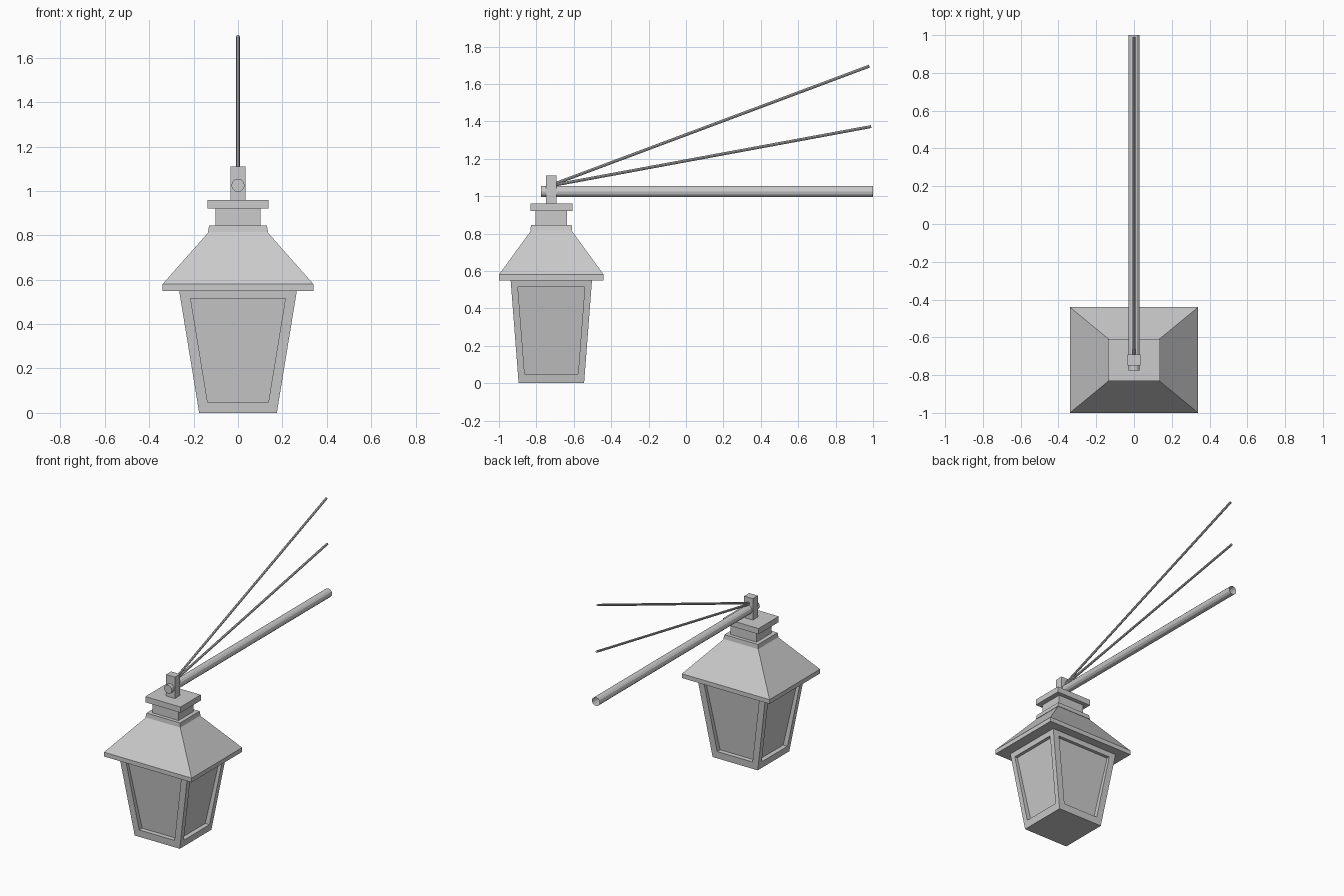
import bpy, bmesh
from mathutils import Vector

cube = bpy.data.objects.get("Cube")
if cube:
    bpy.data.objects.remove(cube, do_unlink=True)

# Single plain grey metal
grey = bpy.data.materials.new("plain_grey")
grey.use_nodes = True
COLOUR = (0.6, 0.6, 0.6, 1)
grey.diffuse_color = COLOUR
grey.node_tree.nodes["Principled BSDF"].inputs["Base Color"].default_value = COLOUR

CY = -0.72  # lantern centre line


def finish(name, bm):
    bmesh.ops.remove_doubles(bm, verts=bm.verts, dist=0.0001)
    mesh = bpy.data.meshes.new(name)
    bm.to_mesh(mesh)
    bm.free()
    mesh.materials.append(grey)
    obj = bpy.data.objects.new(name, mesh)
    bpy.context.collection.objects.link(obj)
    return obj


def stack(name, levels):
    """Rectangular rings (z, half width, half depth) skinned into a closed solid."""
    bm = bmesh.new()
    rings = [[bm.verts.new((sx * hx, CY + sy * hy, z))
              for sx, sy in ((-1, -1), (1, -1), (1, 1), (-1, 1))]
             for z, hx, hy in levels]
    for low, high in zip(rings, rings[1:]):
        for i in range(4):
            j = (i + 1) % 4
            bm.faces.new((low[i], low[j], high[j], high[i]))
    bm.faces.new(rings[0][::-1])
    bm.faces.new(rings[-1])
    return finish(name, bm)


def rod(name, start, end, radius, sides, open_end=False):
    start, end = Vector(start), Vector(end)
    axis = end - start
    turn = axis.to_track_quat('Z', 'Y').to_matrix().to_4x4()
    turn.translation = (start + end) / 2
    bm = bmesh.new()
    bmesh.ops.create_cone(bm, cap_ends=True, segments=sides, radius1=radius,
                          radius2=radius, depth=axis.length, matrix=turn)
    if open_end:
        caps = [f for f in bm.faces if len(f.verts) == sides
                and (f.calc_center_median() - end).length < 0.01]
        bmesh.ops.delete(bm, geom=caps, context='FACES_ONLY')
    return finish(name, bm)


# Tapered body with a recessed panel on each side
BODY_TOP = 0.55


def half_sizes(z):
    t = z / BODY_TOP
    return 0.175 + 0.09 * t, 0.175 + 0.0425 * t


bm = bmesh.new()


def side_quad(side, z0, z1, margin=0, depth0=0, depth1=0):
    """Quad on one body side, counted from the front, pushed inward by depth."""
    quad = []
    for z, s, depth in ((z0, -1, depth0), (z0, 1, depth0),
                        (z1, 1, depth1), (z1, -1, depth1)):
        hx, hy = half_sizes(z)
        if side % 2 == 0:
            x, y = s * (hx - margin), -(hy - depth)
        else:
            x, y = hx - depth, s * (hy - margin)
        flip = -1 if side >= 2 else 1
        quad.append(bm.verts.new((x * flip, CY + y * flip, z)))
    return quad


for side in range(4):
    margin = 0.036 if side % 2 else 0.046
    outer = side_quad(side, 0, BODY_TOP)
    rim = side_quad(side, 0.05, 0.515, margin)
    panel = side_quad(side, 0.05, 0.515, margin, 0.033, 0.022)
    for a, b in ((outer, rim), (rim, panel)):
        for i in range(4):
            j = (i + 1) % 4
            bm.faces.new((a[i], a[j], b[j], b[i]))
    bm.faces.new(panel)
for z in (0, BODY_TOP):
    hx, hy = half_sizes(z)
    corners = [bm.verts.new((sx * hx, CY + sy * hy, z))
               for sx, sy in ((-1, -1), (1, -1), (1, 1), (-1, 1))]
    bm.faces.new(corners if z else corners[::-1])
finish("lantern_body", bm)

# Roof, neck and cap
stack("roof", [(0.55, 0.34, 0.28), (0.58, 0.34, 0.28), (0.815, 0.132, 0.109)])
stack("roof_collar", [(0.815, 0.135, 0.112), (0.845, 0.13, 0.109)])
stack("neck", [(0.845, 0.102, 0.084), (0.92, 0.102, 0.084)])
stack("cap", [(0.92, 0.137, 0.112), (0.96, 0.137, 0.112)])
stack("hanger_post", [(0.96, 0.034, 0.028), (1.11, 0.034, 0.028)])

# Support arm and stay wires
rod("support_arm", (0, -0.775, 1.025), (0, 1, 1.025), 0.03, 12, open_end=True)
rod("upper_stay", (0, -0.71, 1.063), (0, 0.98, 1.695), 0.008, 8)
rod("lower_stay", (0, -0.71, 1.058), (0, 0.99, 1.372), 0.008, 8)
